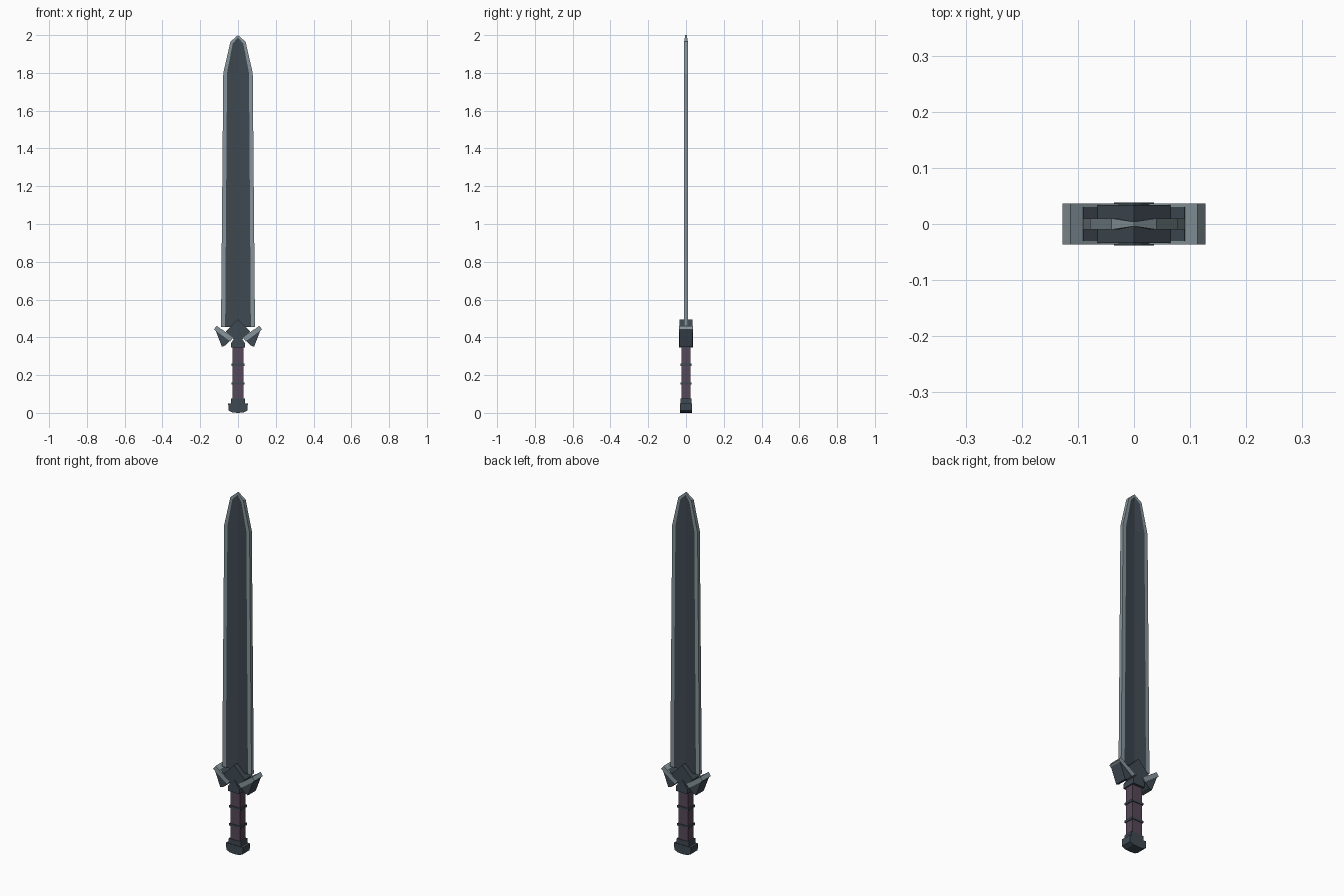
import bpy, bmesh
from math import radians
from mathutils import Matrix

if "Cube" in bpy.data.objects:
    bpy.data.objects.remove(bpy.data.objects["Cube"])


def material(name, rgb):
    m = bpy.data.materials.new(name)
    m.use_nodes = True
    m.diffuse_color = (*rgb, 1)
    m.node_tree.nodes["Principled BSDF"].inputs["Base Color"].default_value = (*rgb, 1)
    return m


dark = material("dark steel", (0.05, 0.067, 0.084))
light = material("pale steel", (0.24, 0.30, 0.325))
leather = material("purple leather", (0.095, 0.065, 0.10))


def finish(name, bm, *mats):
    bmesh.ops.recalc_face_normals(bm, faces=bm.faces)
    me = bpy.data.meshes.new(name)
    bm.to_mesh(me)
    bm.free()
    for m in mats:
        me.materials.append(m)
    ob = bpy.data.objects.new(name, me)
    bpy.context.collection.objects.link(ob)
    return ob


def prism(name, profile, half, mat):
    """Extrude an (x, z) profile from -half to +half in y."""
    bm = bmesh.new()
    front = [bm.verts.new((x, -half, z)) for x, z in profile]
    back = [bm.verts.new((x, half, z)) for x, z in profile]
    bm.faces.new(front)
    bm.faces.new(back[::-1])
    for i in range(len(profile)):
        j = (i + 1) % len(profile)
        bm.faces.new((front[i], front[j], back[j], back[i]))
    return finish(name, bm, mat)


def symmetric(half_profile):
    return half_profile + [(-x, z) for x, z in reversed(half_profile) if x]


def block(name, size, centre, mat, tilt=0):
    bm = bmesh.new()
    bmesh.ops.create_cube(bm, size=1)
    bm.transform(Matrix.Translation(centre) @ Matrix.Rotation(radians(tilt), 4, 'Y')
                 @ Matrix.Diagonal((*size, 1)))
    return finish(name, bm, mat)


# Blade: hollow-ground dark core with a pale flat-edged rim
bm = bmesh.new()
thick, thin = 0.010, 0.004
inner = [(0.068, 0.455), (0.058, 1.80), (0.028, 1.955), (0, 1.987)]
outer = [(0.09, 0.455), (0.078, 1.80), (0.04, 1.965), (0, 2.0)]
for sx in (1, -1):
    for sy in (1, -1):
        def point(x, z, y):
            return bm.verts.new((sx * x, sy * y, z))

        def panel(pts, slot):
            bm.faces.new([point(*p) for p in pts]).material_index = slot

        for i in range(3):
            (ax, az), (bx, bz) = inner[i:i + 2]
            (cx, cz), (dx, dz) = outer[i:i + 2]
            top = thin if i == 2 else thick
            panel([(cx, cz, thick), (dx, dz, top), (bx, bz, top), (ax, az, thick)], 1)
            panel([(cx, cz, 0), (dx, dz, 0), (dx, dz, top), (cx, cz, thick)], 1)
            core = [(0, az, thin), (ax, az, thick), (bx, bz, top)]
            panel(core + ([(0, bz, thin)] if bx else []), 0)
        z = inner[0][1]
        panel([(0, z, 0), (0, z, thin), (inner[0][0], z, thick), (inner[0][0], z, 0)], 0)
        panel([(inner[0][0], z, 0), (inner[0][0], z, thick),
               (outer[0][0], z, thick), (outer[0][0], z, 0)], 1)
bmesh.ops.remove_doubles(bm, verts=bm.verts, dist=0.0002)
finish("blade", bm, dark, light)

# Guard: central diamond and collar
prism("guard_diamond", symmetric([(0, 0.365), (0.065, 0.43), (0, 0.495)]), 0.034, dark)
prism("guard_collar", symmetric([(0.036, 0.345), (0.036, 0.37), (0.012, 0.405), (0, 0.415)]),
      0.038, dark)

# Guard wings: pale raised bar, dark inlay on top, dark hooked block below
for side, s in (("left", 1), ("right", -1)):
    turn = Matrix.Rotation(radians(-36 * s), 4, 'Y')
    centre = Matrix.Translation((0.077 * s, 0, 0.42))
    block(side + "_guard_bar", (0.107, 0.073, 0.024), centre.translation, light, -36 * s)
    inlay = (centre @ turn @ Matrix.Translation((-0.012 * s, 0, 0.011))).translation
    block(side + "_guard_inlay", (0.075, 0.060, 0.004), inlay, dark, -36 * s)
    wing = [(0.118, 0.435), (0.085, 0.35), (0.066, 0.357), (0.038, 0.385)]
    prism(side + "_guard_hook", [(x * s, z) for x, z in wing], 0.034, dark)

# Grip with two raised bands
block("grip", (0.06, 0.05, 0.29), (0, 0, 0.21), leather)
for name, z in (("lower_band", 0.155), ("upper_band", 0.255)):
    block("grip_" + name, (0.07, 0.058, 0.012), (0, 0, z), dark)

# Pommel: narrow cap over a flared base
block("pommel_cap", (0.076, 0.056, 0.028), (0, 0, 0.062), dark)
prism("pommel_base", symmetric([(0, 0), (0.03, 0.002), (0.05, 0.012), (0.052, 0.05), (0, 0.05)]),
      0.031, dark)
